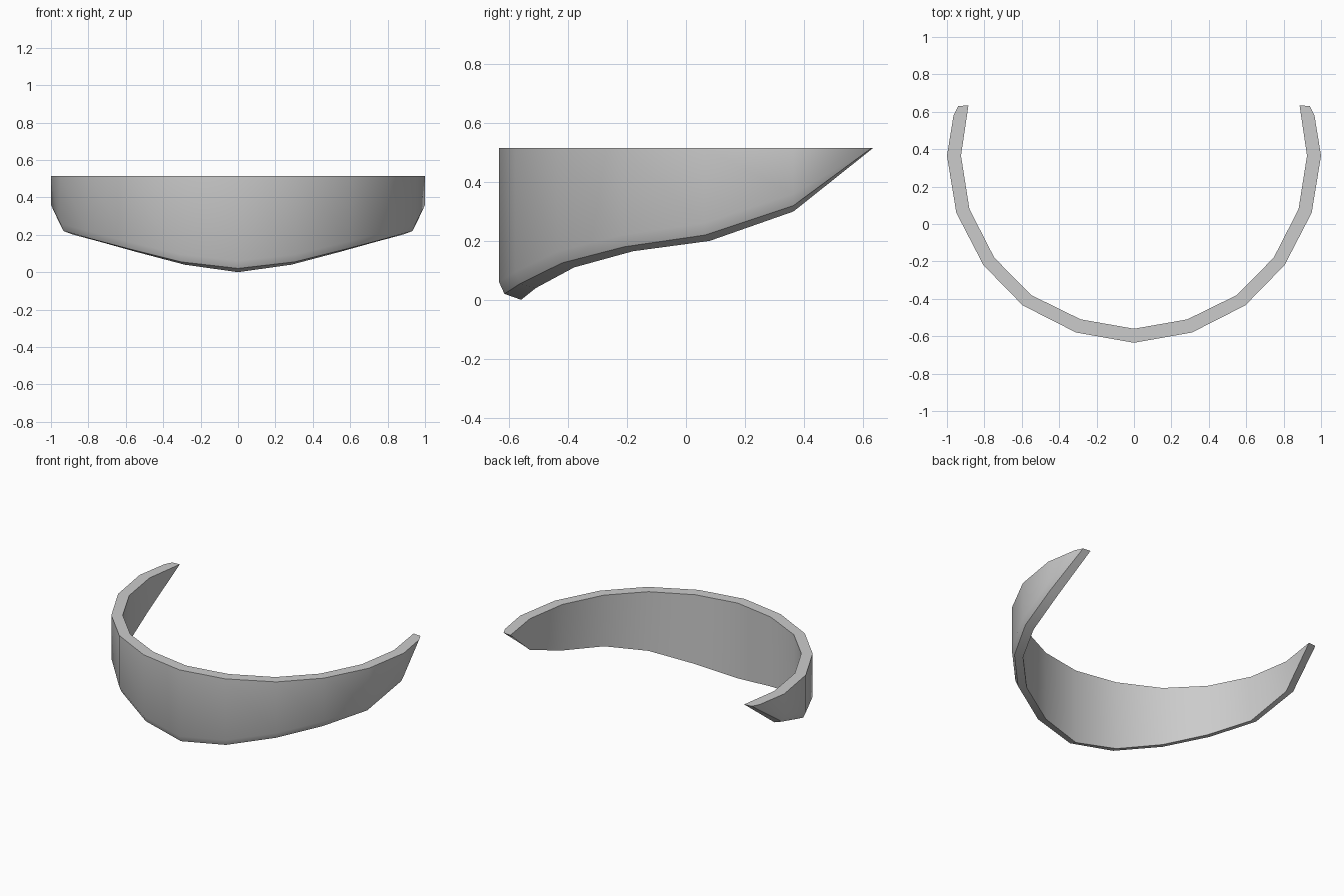
import bpy, bmesh, math

if "Cube" in bpy.data.objects:
    bpy.data.objects.remove(bpy.data.objects["Cube"])

TOP = 0.515
# Right half, centre to tip: outer x, outer y, inner x, inner y, inner bottom z, outer bottom z, wall bottom z
stations = [
    (0.00, -0.635, 0.000, -0.56, 0.00, 0.02, 0.06),
    (0.31, -0.58, 0.285, -0.51, 0.04, 0.055, 0.095),
    (0.595, -0.435, 0.55, -0.38, 0.11, 0.125, 0.165),
    (0.805, -0.22, 0.747, -0.18, 0.165, 0.18, 0.22),
    (0.95, 0.06, 0.88, 0.08, 0.20, 0.22, 0.26),
    (1.00, 0.365, 0.925, 0.365, 0.30, 0.32, 0.36),
]


def section(ox, oy, ix, iy, zi, zo, zw):
    # Cross-section: vertical wall with a small chamfer at its lower outer edge
    t = 0.24
    bx, by = ox + (ix - ox) * t, oy + (iy - oy) * t
    return [(ox, oy, TOP), (ox, oy, zw), (bx, by, zo), (ix, iy, zi), (ix, iy, TOP)]


# Tip section, where the lower edge rises to meet the top
a, b, c = (0.965, 0.58, TOP), (0.94, 0.63, TOP), (0.885, 0.635, TOP)
half = [section(*s) for s in stations] + [[a, a, b, c, c]]
mirrored = [[(-x, y, z) for x, y, z in ring] for ring in half[:0:-1]]

# Curved band
bm = bmesh.new()
rings = [[bm.verts.new(p) for p in ring] for ring in mirrored + half]
for r, s in zip(rings, rings[1:]):
    for i in range(5):
        j = (i + 1) % 5
        bm.faces.new((r[i], r[j], s[j], s[i]))
bm.faces.new(rings[0])
bm.faces.new(rings[-1])
bmesh.ops.remove_doubles(bm, verts=bm.verts, dist=0.0005)
bmesh.ops.recalc_face_normals(bm, faces=bm.faces)
mesh = bpy.data.meshes.new("curved_band")
bm.to_mesh(mesh)
bm.free()
band = bpy.data.objects.new("curved_band", mesh)
bpy.context.collection.objects.link(band)
bpy.context.view_layer.objects.active = band
band.select_set(True)
bpy.ops.object.shade_smooth_by_angle(angle=math.radians(30))
